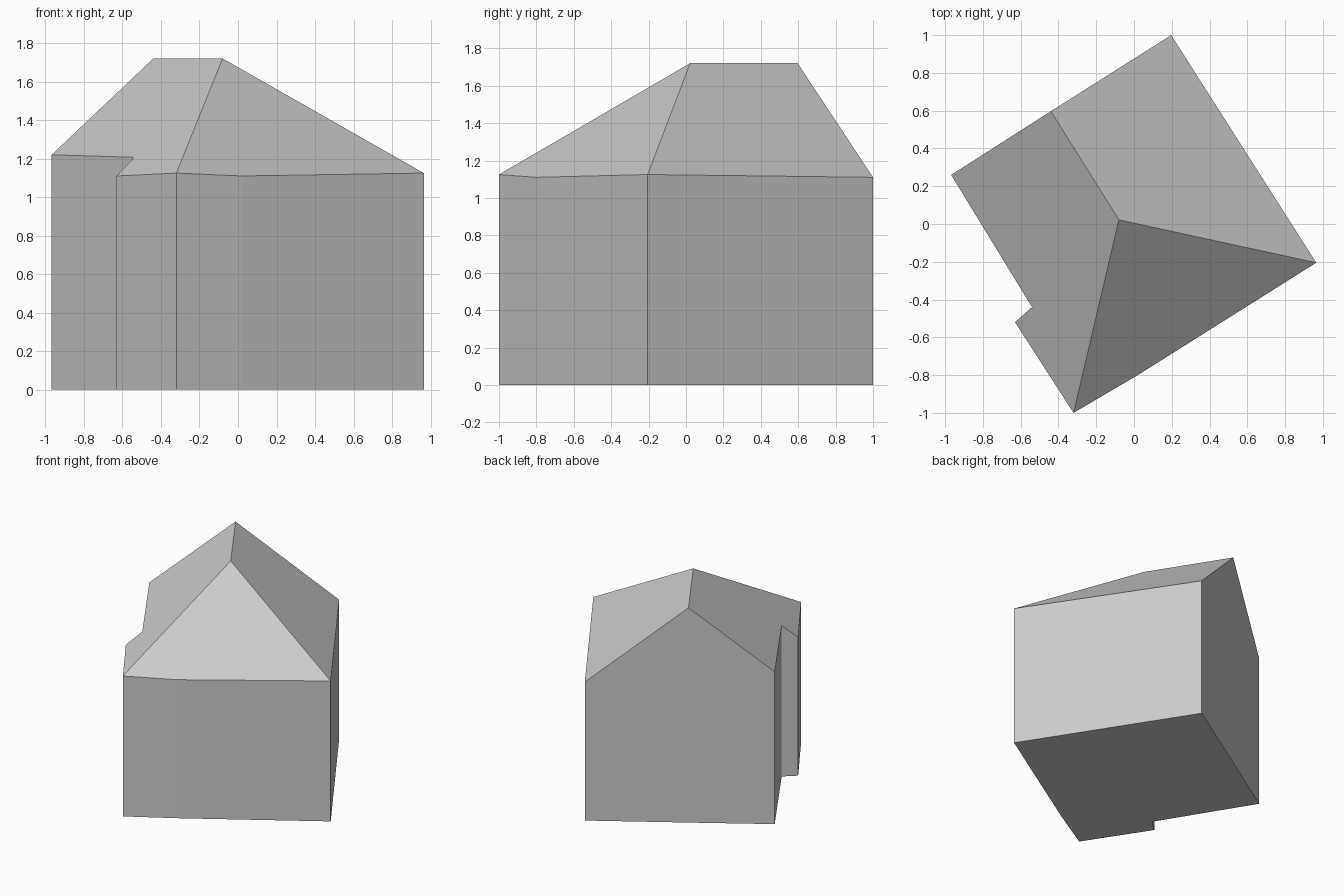
import bpy

cube = bpy.data.objects.get("Cube")
if cube:
    bpy.data.objects.remove(cube, do_unlink=True)

grey = bpy.data.materials.new("light grey")
grey.use_nodes = True
colour = (0.6, 0.6, 0.6, 1)
grey.diffuse_color = colour
grey.node_tree.nodes["Principled BSDF"].inputs["Base Color"].default_value = colour


def add_part(name, verts, faces):
    mesh = bpy.data.meshes.new(name)
    mesh.from_pydata(verts, [], faces)
    mesh.materials.append(grey)
    mesh.update()
    obj = bpy.data.objects.new(name, mesh)
    bpy.context.collection.objects.link(obj)
    return obj


# Eaves outline, counter-clockwise from the front corner; the gable peak is part of it
eaves = [
    (-0.32, -1.0, 1.125),    # front corner
    (0.02, -0.80, 1.11),     # slight bend in the front wall
    (0.965, -0.205, 1.125),  # left corner
    (0.197, 1.0, 1.11),      # back corner
    (-0.44, 0.597, 1.72),    # gable peak
    (-0.968, 0.26, 1.22),    # right corner
    (-0.54, -0.44, 1.207),   # inner corner of the step
    (-0.63, -0.52, 1.11),    # outer corner of the step
]
n = len(eaves)
front, bend, left, back, peak, right, inner, outer = range(n)

# Walls: eaves dropped to the ground, with a closed floor
ground = [(x, y, 0) for x, y, z in eaves]
back_wall = [back, right, n + right, n + peak, n + back]
sides = [(n + i, n + (i + 1) % n, (i + 1) % n, i) for i in range(n)]
floor = [tuple(reversed(range(n, 2 * n)))]
add_part("walls", eaves + ground, sides + floor)

# Roof: two slopes meeting at a ridge, hipped at the front
hip = n
add_part("roof", eaves + [(-0.08, 0.022, 1.72)], [
    (front, bend, left, hip),
    (left, back, peak, hip),
    (hip, peak, right, inner, outer, front),
])
